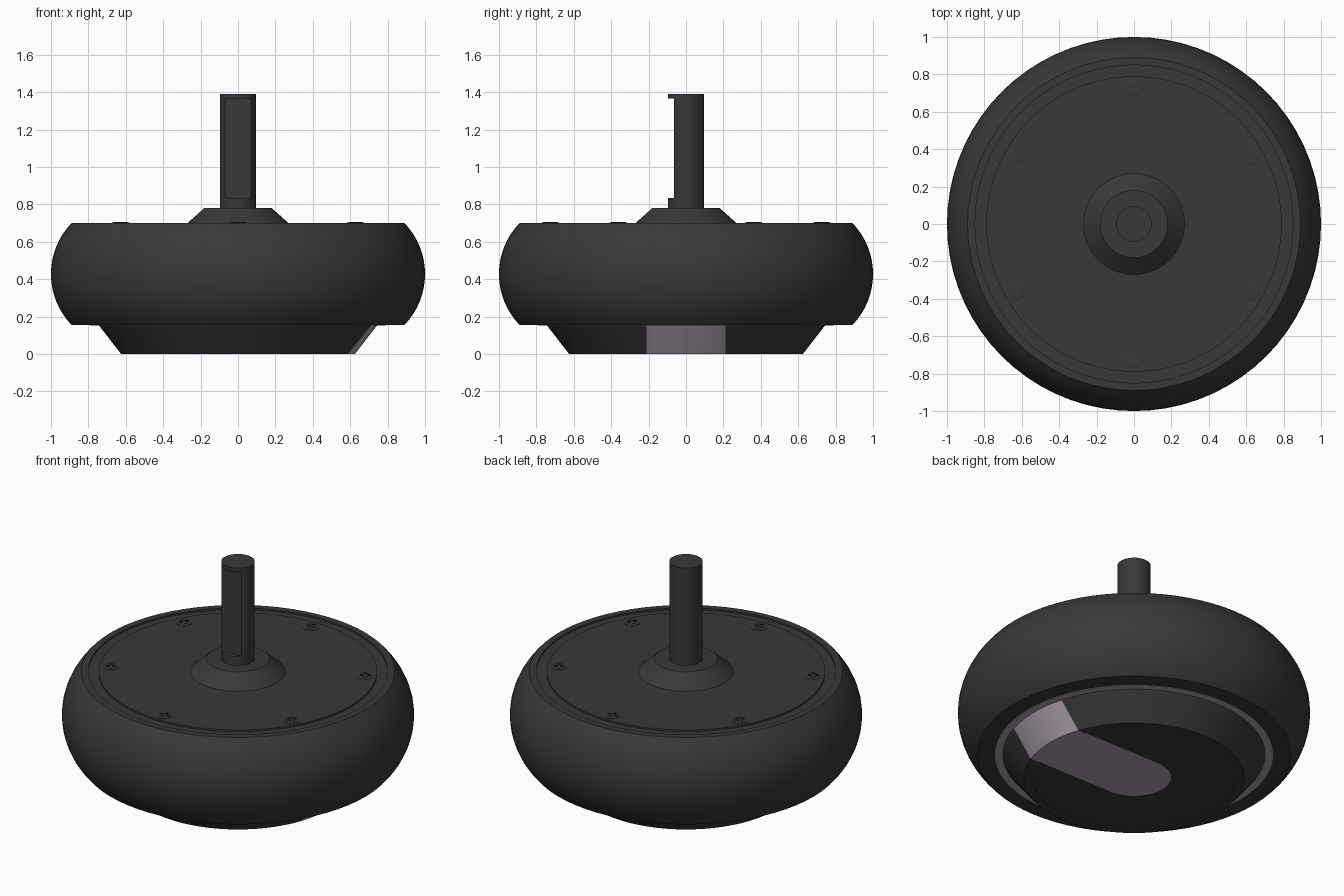
import bpy, bmesh
from math import pi, sin, cos, radians
from mathutils import Matrix

if "Cube" in bpy.data.objects:
    bpy.data.objects.remove(bpy.data.objects["Cube"])


def material(name, color):
    m = bpy.data.materials.new(name)
    m.diffuse_color = color
    m.use_nodes = True
    m.node_tree.nodes["Principled BSDF"].inputs["Base Color"].default_value = m.diffuse_color
    return m


DARK = material("dark_plastic", (0.04, 0.04, 0.04, 1))
LILAC = material("lilac_plastic", (0.44, 0.37, 0.44, 1))


def finish(name, bm, mat):
    bmesh.ops.remove_doubles(bm, verts=bm.verts, dist=1e-5)
    bmesh.ops.recalc_face_normals(bm, faces=bm.faces)
    me = bpy.data.meshes.new(name)
    bm.to_mesh(me)
    bm.free()
    me.materials.append(mat)
    ob = bpy.data.objects.new(name, me)
    bpy.context.collection.objects.link(ob)
    return ob


def lathe(name, profile, mat, steps=72, closed=False):
    """Spin an (r, z) profile about the z axis."""
    bm = bmesh.new()
    vs = [bm.verts.new((r, 0, z)) for r, z in profile]
    pairs = list(zip(vs, vs[1:])) + ([(vs[-1], vs[0])] if closed else [])
    es = [bm.edges.new(p) for p in pairs]
    bmesh.ops.spin(bm, geom=vs + es, cent=(0, 0, 0), axis=(0, 0, 1),
                   angle=2 * pi, steps=steps, use_merge=True)
    return finish(name, bm, mat)


def prism(name, outline, z0, z1, mat):
    bm = bmesh.new()
    f = bm.faces.new([bm.verts.new((x, y, z0)) for x, y in outline])
    top = bmesh.ops.extrude_face_region(bm, geom=[f])["geom"]
    bmesh.ops.translate(bm, vec=(0, 0, z1 - z0),
                        verts=[g for g in top if isinstance(g, bmesh.types.BMVert)])
    return finish(name, bm, mat)


def box(name, x0, x1, y0, y1, z0, z1, mat=DARK):
    return prism(name, [(x0, y0), (x1, y0), (x1, y1), (x0, y1)], z0, z1, mat)


def activate(ob):
    bpy.ops.object.select_all(action='DESELECT')
    ob.select_set(True)
    bpy.context.view_layer.objects.active = ob


def boolean(ob, cutter, op, keep=False):
    mod = ob.modifiers.new("cut", 'BOOLEAN')
    mod.operation, mod.object, mod.solver = op, cutter, 'EXACT'
    activate(ob)
    bpy.ops.object.modifier_apply(modifier=mod.name)
    if not keep:
        bpy.data.objects.remove(cutter)


def smooth(ob):
    activate(ob)
    bpy.ops.object.shade_smooth_by_angle(angle=radians(25))


# bulging casing with a shallow groove inside its top rim
half = radians(43.97)
arc = [(0.6075 + 0.3925 * cos(a), 0.4275 + 0.3925 * sin(a))
       for a in [-half + 2 * half * i / 16 for i in range(17)]]
casing = lathe("casing", [(0.74, 0.155)] + arc + [(0.85, 0.70), (0.85, 0.69), (0.79, 0.69)], DARK)

# top plate with conical hub
plate = lathe("top_plate", [(0.79, 0.69), (0.79, 0.70), (0.27, 0.70),
                            (0.18, 0.78), (0, 0.78)], DARK)

# shaft with a flat milled on its front
shaft = lathe("shaft", [(0, 0.77), (0.095, 0.77), (0.095, 1.39), (0, 1.39)], DARK, 48)
boolean(shaft, box("flat_cutter", -0.2, 0.2, -0.2, -0.065, 0.835, 1.365), 'DIFFERENCE')

# tapered base, split into dark skirt and flush lilac window
base_profile = [(0, 0.155), (0.745, 0.155), (0.625, 0), (0.577, 0), (0.577, 0.004), (0, 0.004)]
base = lathe("base", base_profile, DARK)
window = lathe("base_window", base_profile, LILAC)
slot = prism("slot_cutter", [(1, -0.21), (1, 0.21)] +
             [(0.21 * cos(a), 0.21 * sin(a)) for a in [pi / 2 + pi * i / 24 for i in range(25)]],
             -0.1, 0.3, LILAC)
boolean(window, slot, 'INTERSECT', keep=True)
boolean(base, slot, 'DIFFERENCE')
for ob, mat in ((base, DARK), (window, LILAC)):
    ob.data.materials.clear()
    ob.data.materials.append(mat)

# lilac ring around the base
ring = lathe("base_ring", [(0.745, 0.153), (0.79, 0.153), (0.79, 0.16), (0.745, 0.16)],
             LILAC, closed=True)

# six cross-head screws
screw = lathe("screw_1", [(0, 0.695), (0.047, 0.695), (0.047, 0.702), (0.036, 0.705), (0, 0.705)],
              DARK, 24)
boolean(screw, box("cross_cutter", -0.03, 0.03, -0.008, 0.008, 0.697, 0.72), 'DIFFERENCE')
boolean(screw, box("cross_cutter", -0.008, 0.008, -0.03, 0.03, 0.697, 0.72), 'DIFFERENCE')
for ob in (casing, plate, shaft, base, window, ring, screw):
    smooth(ob)
screw.data.transform(Matrix.Translation((0, 0.725, 0)))
for i in range(1, 6):
    copy = bpy.data.objects.new(f"screw_{i + 1}", screw.data)
    copy.rotation_euler.z = i * pi / 3
    bpy.context.collection.objects.link(copy)
